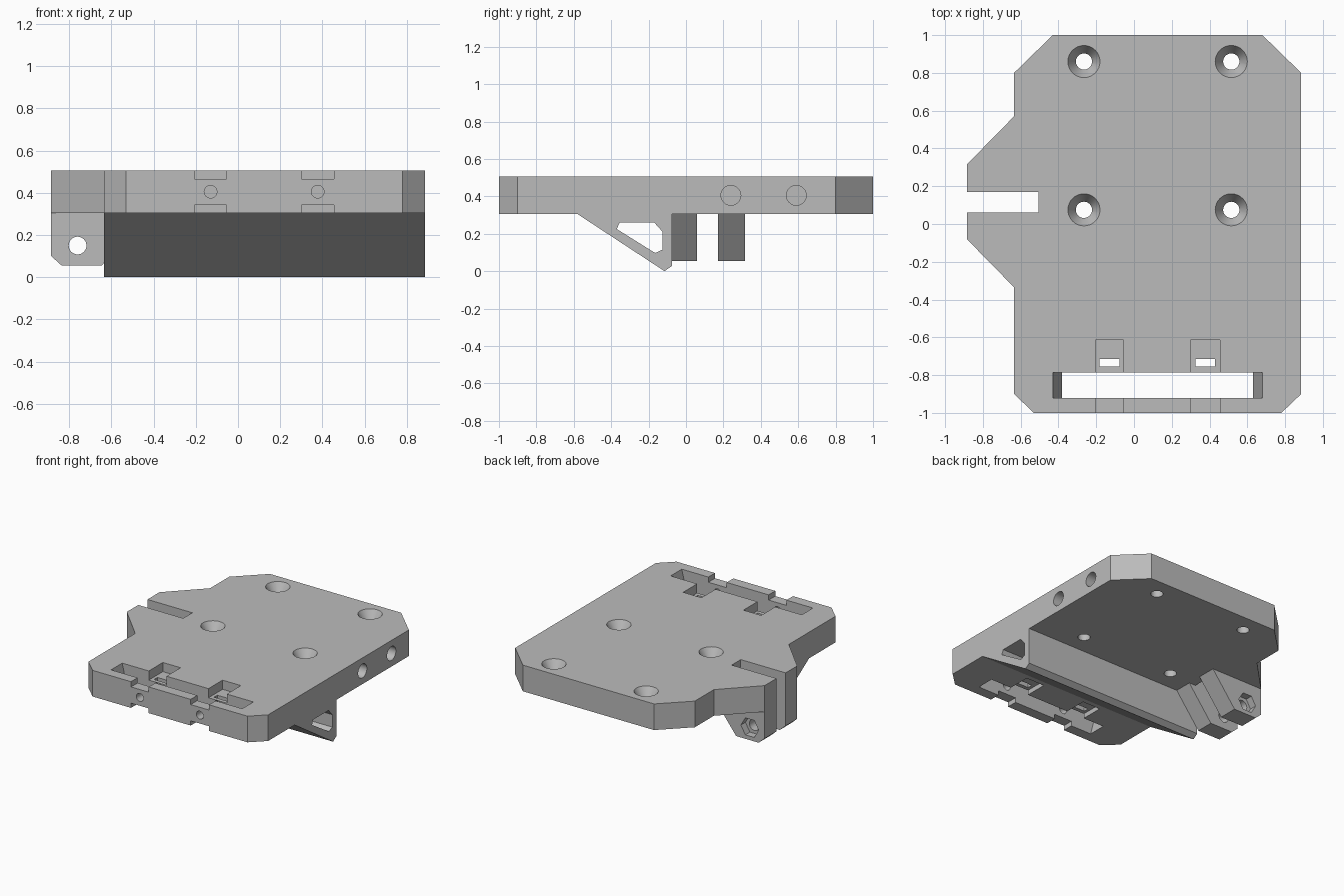
import bpy, bmesh, math
from mathutils import Vector

old = bpy.data.objects.get("Cube")
if old:
    bpy.data.objects.remove(old, do_unlink=True)

grey = bpy.data.materials.new("plain_grey")
grey.use_nodes = True
COLOUR = (0.5, 0.5, 0.5, 1)
grey.diffuse_color = COLOUR
grey.node_tree.nodes["Principled BSDF"].inputs["Base Color"].default_value = COLOUR

BOTTOM, TOP = 0.305, 0.505
MID = (BOTTOM + TOP) / 2


def prism(name, points, axis, start, end):
    """Extrude a 2D outline along x (points y,z), y (points x,z) or z (points x,y)."""
    place = {"x": lambda a, b, t: (t, a, b),
             "y": lambda a, b, t: (a, t, b),
             "z": lambda a, b, t: (a, b, t)}[axis]
    bm = bmesh.new()
    face = bm.faces.new([bm.verts.new(place(a, b, start)) for a, b in points])
    moved = bmesh.ops.extrude_face_region(bm, geom=[face])["geom"]
    verts = [g for g in moved if isinstance(g, bmesh.types.BMVert)]
    bmesh.ops.translate(bm, verts=verts, vec=Vector(place(0, 0, end - start)))
    bmesh.ops.recalc_face_normals(bm, faces=bm.faces)
    mesh = bpy.data.meshes.new(name)
    bm.to_mesh(mesh)
    bm.free()
    mesh.materials.append(grey)
    obj = bpy.data.objects.new(name, mesh)
    bpy.context.collection.objects.link(obj)
    return obj


def box(name, x0, x1, y0, y1, z0, z1):
    return prism(name, [(x0, y0), (x1, y0), (x1, y1), (x0, y1)], "z", z0, z1)


def ring(a, b, radius, sides=32):
    steps = [2 * math.pi * i / sides for i in range(sides)]
    return [(a + radius * math.cos(t), b + radius * math.sin(t)) for t in steps]


def countersink(x, y, wide, narrow, depth):
    """Cone cutter whose wide end meets the top of the plate."""
    extra = 0.02
    cone = prism("cutter", ring(x, y, 1), "z", TOP - depth, TOP + extra)
    slope = (wide - narrow) / depth
    for v in cone.data.vertices:
        r = narrow + slope * (v.co.z - TOP + depth)
        v.co.x, v.co.y = x + (v.co.x - x) * r, y + (v.co.y - y) * r
    return cone


def activate(obj):
    bpy.ops.object.select_all(action="DESELECT")
    obj.select_set(True)
    bpy.context.view_layer.objects.active = obj


def cut(target, cutter):
    activate(target)
    mod = target.modifiers.new("cut", "BOOLEAN")
    mod.operation, mod.solver, mod.object = "DIFFERENCE", "EXACT", cutter
    bpy.ops.object.modifier_apply(modifier=mod.name)
    bpy.data.objects.remove(cutter, do_unlink=True)


# Base plate with chamfered corners and a slotted side lug
plate = prism("base_plate", [
    (-0.53, -1), (0.78, -1), (0.885, -0.9), (0.885, 0.8), (0.68, 1), (-0.43, 1),
    (-0.635, 0.8), (-0.635, 0.57), (-0.885, 0.315), (-0.885, 0.17), (-0.505, 0.17),
    (-0.505, 0.06), (-0.885, 0.06), (-0.885, -0.08), (-0.635, -0.335), (-0.635, -0.9),
], "z", BOTTOM, TOP)

# Countersunk screw holes
for x in (-0.265, 0.515):
    for y in (0.075, 0.86):
        cut(plate, prism("cutter", ring(x, y, 0.043), "z", 0.2, 0.6))
        cut(plate, countersink(x, y, 0.085, 0.043, 0.07))

# Long front slot with sloping ends
cut(plate, prism("cutter", [(-0.355, 0.205), (0.605, 0.205), (0.705, 0.605), (-0.455, 0.605)],
                 "y", -0.92, -0.785))

# Strap recesses, windows and front drill holes
for x0, x1 in ((-0.205, -0.055), (0.30, 0.455)):
    mid = (x0 + x1) / 2
    cut(plate, box("cutter", x0, x1, -1.1, -0.85, TOP - 0.04, 0.6))
    cut(plate, box("cutter", x0, x1, -0.85, -0.615, TOP - 0.07, 0.6))
    cut(plate, box("cutter", x0, x1, -1.1, -0.615, 0.2, BOTTOM + 0.036))
    cut(plate, box("cutter", mid - 0.052, mid + 0.052, -0.755, -0.715, 0.2, 0.6))
    cut(plate, prism("cutter", ring(mid, MID, 0.03), "y", -1.1, -0.735))

# Blind holes in the side
for y in (0.24, 0.59):
    cut(plate, prism("cutter", ring(y, MID, 0.053), "x", 0.6, 1))

# Hollow wedge-shaped rib under the plate
rib = prism("wedge_rib", [(-0.58, BOTTOM), (-0.115, 0), (-0.075, 0.028), (-0.075, BOTTOM)],
            "x", -0.635, 0.885)
cut(rib, prism("cutter", [(-0.37, 0.225), (-0.355, 0.26), (-0.17, 0.26), (-0.125, 0.21),
                          (-0.125, 0.115), (-0.165, 0.097)], "x", -1, 1))

# Pair of clamp tabs with a bolt hole, the rear one with a nut pocket
profile = [(-0.885, BOTTOM), (-0.885, 0.1), (-0.835, 0.055), (-0.645, 0.055), (-0.45, BOTTOM)]
tabs = []
for name, y0, y1 in (("front_clamp_tab", -0.075, 0.06), ("rear_clamp_tab", 0.17, 0.315)):
    tab = prism(name, profile, "y", y0, y1)
    cut(tab, prism("cutter", ring(-0.76, 0.15, 0.042), "y", -0.5, 0.5))
    tabs.append(tab)
cut(tabs[1], prism("cutter", ring(-0.76, 0.15, 0.075, 6), "y", 0.26, 0.4))

# Smooth round walls, keep hard edges
for obj in [plate, rib] + tabs:
    activate(obj)
    bpy.ops.object.shade_smooth_by_angle(angle=math.radians(25))
